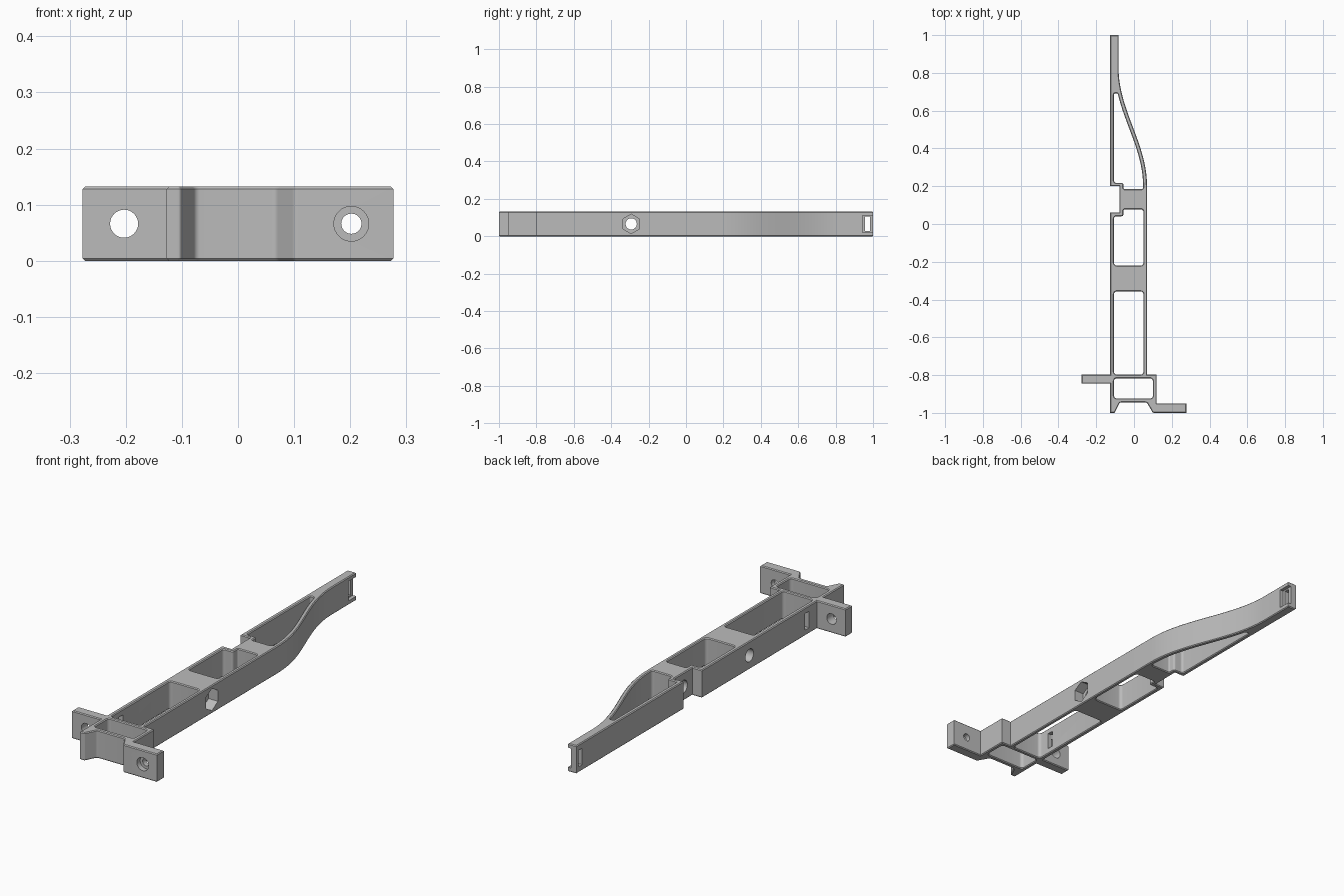
import bpy, bmesh
from math import pi, sin, cos, tan
from mathutils import Vector

if "Cube" in bpy.data.objects:
    bpy.data.objects.remove(bpy.data.objects["Cube"], do_unlink=True)

H = 0.132          # bar height
MID = H / 2
CHAMFER = 0.004
LEFT = -0.127      # straight edge of the bar
INNER = -0.106     # inside of the straight wall


def rounded(corners, steps=6):
    """Replace each (x, y, radius) corner by a fillet arc."""
    out = []
    for i, (x, y, r) in enumerate(corners):
        p = Vector((x, y))
        if r == 0:
            out.append(p)
            continue
        a = (Vector(corners[i - 1][:2]) - p).normalized()
        b = (Vector(corners[(i + 1) % len(corners)][:2]) - p).normalized()
        half = a.angle(b) / 2
        centre = p + (a + b).normalized() * (r / sin(half))
        start = p + a * (r / tan(half)) - centre
        end = p + b * (r / tan(half)) - centre
        sweep = pi - 2 * half
        for k in range(steps + 1):
            t = k / steps
            out.append(centre + (start * sin((1 - t) * sweep) + end * sin(t * sweep)) / sin(sweep))
    return out


def sweep_x(y, inset=0.0):
    """Side edge of the bar where it sweeps in towards the narrow tip."""
    t = min(max((y - 0.2) / 0.63, 0), 1)
    slope = 0.376 * sin(pi * t)
    return 0.069 - 0.151 * (1 - cos(pi * t)) / 2 - inset * (1 + slope ** 2) ** 0.5


def sweep(y0, y1, inset, n=28):
    ys = [y0 + (y1 - y0) * k / n for k in range(n + 1)]
    return [(sweep_x(y, inset), y, 0) for y in ys]


def box_loop(x0, x1, y0, y1, r=0.015):
    return [(x0, y0, r), (x1, y0, r), (x1, y1, r), (x0, y1, r)]


# Outer outline: foot, two mounting ears, swept side, tip and side notch
outline = [
    (LEFT, -1, 0), (-0.103, -1, 0.006), (-0.075, -0.945, 0.012),
    (0.068, -0.945, 0.012), (0.1, -1, 0.012), (0.277, -1, 0),
    (0.277, -0.95, 0), (0.12, -0.95, 0), (0.12, -0.797, 0), (0.069, -0.797, 0),
] + sweep(0.2, 0.83, 0) + [
    (-0.082, 1, 0), (LEFT, 1, 0), (LEFT, 0.2, 0), (-0.077, 0.2, 0),
    (-0.077, 0.062, 0), (LEFT, 0.062, 0), (LEFT, -0.845, 0),
    (-0.277, -0.845, 0), (-0.277, -0.797, 0), (LEFT, -0.797, 0),
]
# the ear lies on the straight edge, so visit it in order from top to bottom
ear = [(LEFT, -0.797, 0), (-0.277, -0.797, 0), (-0.277, -0.845, 0), (LEFT, -0.845, 0)]
outline = outline[:-4] + ear

# Pockets through the bar
foot_pocket = box_loop(INNER, 0.1, -0.923, -0.817)
long_pocket = box_loop(INNER, 0.05, -0.797, -0.357)
mid_pocket = [
    (INNER, -0.22, 0.015), (0.05, -0.22, 0.015), (0.05, 0.078, 0.015),
    (-0.056, 0.078, 0.008), (-0.056, 0.041, 0.01), (INNER, 0.041, 0.012),
]
swept_pocket = [
    (INNER, 0.218, 0.012), (-0.056, 0.218, 0.01), (-0.056, 0.184, 0.008),
    (0.049, 0.184, 0.012),
] + sweep(0.215, 0.675, 0.021) + [(-0.087, 0.692, 0.007), (INNER, 0.692, 0.007)]

curve = bpy.data.curves.new("bracket_bar", "CURVE")
curve.dimensions = "2D"
curve.fill_mode = "BOTH"
curve.extrude = MID - CHAMFER
curve.bevel_depth = CHAMFER
curve.bevel_resolution = 0
curve.offset = -CHAMFER
for loop in (outline, foot_pocket, long_pocket, mid_pocket, swept_pocket):
    pts = rounded(loop)
    spline = curve.splines.new("POLY")
    spline.points.add(len(pts) - 1)
    for sp, p in zip(spline.points, pts):
        sp.co = (p.x, p.y, 0, 1)
    spline.use_cyclic_u = True

source = bpy.data.objects.new("bar_profile", curve)
bpy.context.collection.objects.link(source)
bpy.context.view_layer.update()
mesh = bpy.data.meshes.new_from_object(source.evaluated_get(bpy.context.evaluated_depsgraph_get()))
bpy.data.objects.remove(source, do_unlink=True)

bm = bmesh.new()
bm.from_mesh(mesh)
bmesh.ops.remove_doubles(bm, verts=bm.verts, dist=0.0002)
bmesh.ops.translate(bm, verts=bm.verts, vec=(0, 0, MID))
bmesh.ops.recalc_face_normals(bm, faces=bm.faces)
bm.to_mesh(mesh)
bm.free()
bar = bpy.data.objects.new("bracket_bar", mesh)
bpy.context.collection.objects.link(bar)

cutters = []


def add_cutter(name, ring, push):
    """Prism cutter from a ring of points pushed along a vector."""
    b = bmesh.new()
    face = b.faces.new([b.verts.new(p) for p in ring])
    new = bmesh.ops.extrude_face_region(b, geom=[face])["geom"]
    bmesh.ops.translate(b, verts=[v for v in new if isinstance(v, bmesh.types.BMVert)], vec=push)
    bmesh.ops.recalc_face_normals(b, faces=b.faces)
    me = bpy.data.meshes.new(name)
    b.to_mesh(me)
    b.free()
    ob = bpy.data.objects.new(name, me)
    ob.hide_render = True
    bpy.context.collection.objects.link(ob)
    cutters.append(ob)


def drill_y(name, x, r, y0, y1, sides=32):
    turns = [2 * pi * k / sides for k in range(sides)]
    add_cutter(name, [(x + r * sin(a), y0, MID + r * cos(a)) for a in turns], (0, y1 - y0, 0))


def drill_x(name, y, r, x0, x1, sides=32):
    turns = [2 * pi * k / sides for k in range(sides)]
    add_cutter(name, [(x0, y + r * sin(a), MID + r * cos(a)) for a in turns], (x1 - x0, 0, 0))


def slot_x(name, y0, y1, margin, x0, x1):
    z0, z1 = margin, H - margin
    add_cutter(name, [(x0, y0, z0), (x0, y1, z0), (x0, y1, z1), (x0, y0, z1)], (x1 - x0, 0, 0))


# Ear holes, cross bolt with hexagonal nut seat, blind hole and strap slots
drill_y("ear_hole", -0.203, 0.025, -0.9, -0.75)
drill_y("screw_hole", 0.202, 0.018, -1.05, -0.9)
drill_y("screw_head_seat", 0.202, 0.031, -1.05, -0.975)
drill_x("bolt_hole", -0.293, 0.03, -0.2, 0.2)
drill_x("nut_seat", -0.293, 0.052, 0.02, 0.2, 6)
drill_x("notch_hole", 0.13, 0.03, -0.1, -0.03)
slot_x("wall_slot", -0.738, -0.708, 0.027, -0.2, -0.05)
slot_x("tip_recess", 0.943, 1.05, 0.02, -0.099, 0)
slot_x("tip_slot", 0.957, 0.983, 0.027, -0.2, -0.05)

bpy.context.view_layer.objects.active = bar
bar.select_set(True)
for c in cutters:
    mod = bar.modifiers.new(c.name, "BOOLEAN")
    mod.operation = "DIFFERENCE"
    mod.solver = "EXACT"
    mod.object = c
    bpy.ops.object.modifier_apply(modifier=mod.name)
for c in cutters:
    bpy.data.objects.remove(c, do_unlink=True)

# Plain grey finish
grey = bpy.data.materials.new("plain_grey")
grey.use_nodes = True
colour = (0.5, 0.5, 0.5, 1)
grey.diffuse_color = colour
grey.node_tree.nodes["Principled BSDF"].inputs["Base Color"].default_value = colour
bar.data.materials.clear()
bar.data.materials.append(grey)
bpy.ops.object.select_all(action="DESELECT")
bar.select_set(True)
bpy.ops.object.shade_smooth_by_angle(angle=pi / 6)
